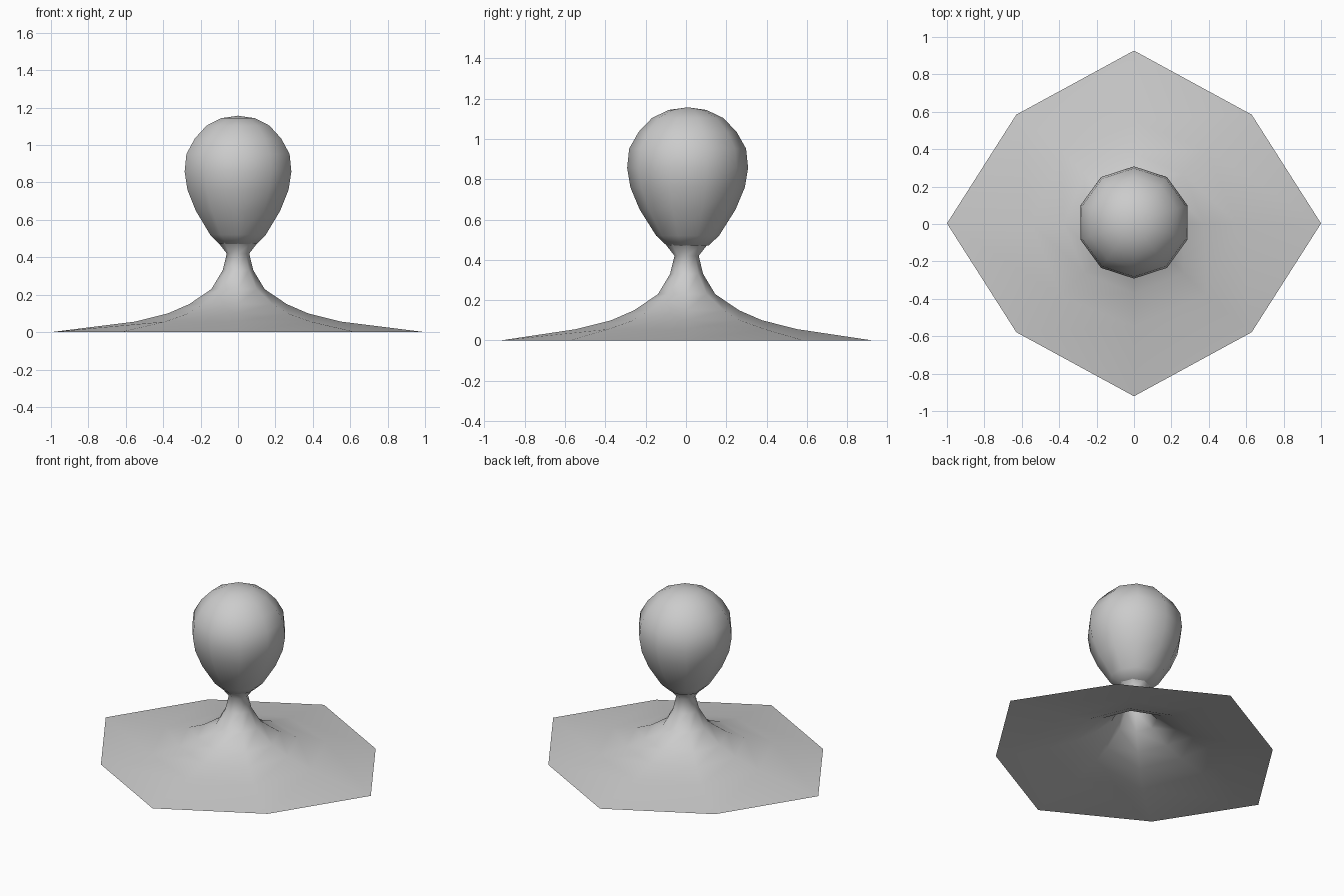
import bpy
import bmesh
from math import cos, sin, pi

if "Cube" in bpy.data.objects:
    bpy.data.objects.remove(bpy.data.objects["Cube"])


def lathe(name, profile, sides, cy=0.0, start=0.0):
    """Turn a list of (rx, ry, diagonal scale, z) rings into a smooth shell."""
    bm = bmesh.new()
    prev = None
    for rx, ry, diag, z in profile:
        if rx == 0:
            ring = [bm.verts.new((0, cy, z))]
        else:
            ring = []
            for i in range(sides):
                a = start + 2 * pi * i / sides
                k = diag if i % 2 else 1.0
                ring.append(bm.verts.new((rx * k * cos(a), cy + ry * k * sin(a), z)))
        if prev:
            for i in range(sides):
                j = (i + 1) % sides
                quad = [prev[i % len(prev)], prev[j % len(prev)],
                        ring[j % len(ring)], ring[i % len(ring)]]
                bm.faces.new(list(dict.fromkeys(quad)))
        prev = ring
    for f in bm.faces:
        f.smooth = True
    mesh = bpy.data.meshes.new(name)
    bm.to_mesh(mesh)
    bm.free()
    obj = bpy.data.objects.new(name, mesh)
    bpy.context.collection.objects.link(obj)
    return obj


# Flared octagonal skirt rising into a thin neck, open underneath
skirt = [(1.0, 0.924, 0.89, 0.0), (0.55, 0.55, 1, 0.056), (0.375, 0.375, 1, 0.1),
         (0.26, 0.26, 1, 0.15), (0.142, 0.142, 1, 0.23), (0.082, 0.082, 1, 0.33),
         (0.06, 0.06, 1, 0.42), (0.105, 0.105, 1, 0.478)]
lathe("skirt_and_neck", skirt, 8, cy=0.003)

# Ten-sided egg-shaped head
head = [(0.0, 0.46), (0.105, 0.472), (0.156, 0.52), (0.238, 0.65), (0.284, 0.76),
        (0.3, 0.857), (0.29, 0.952), (0.243, 1.035), (0.177, 1.104),
        (0.093, 1.144), (0.0, 1.157)]
lathe("head", [(r, r, 1, z) for r, z in head], 10, cy=0.008, start=pi / 2)
